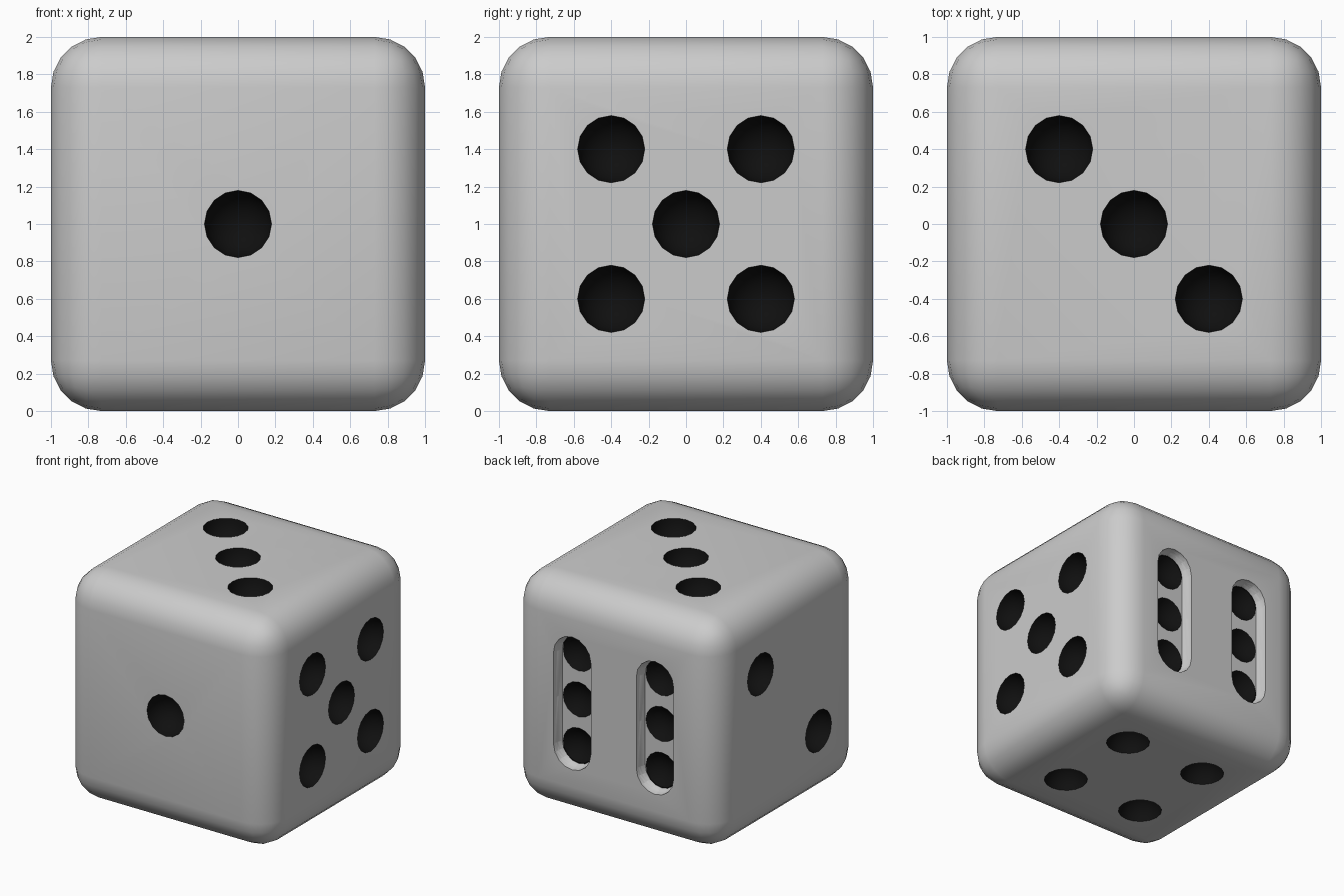
import bpy, bmesh, math
from mathutils import Vector, Matrix

if "Cube" in bpy.data.objects:
    bpy.data.objects.remove(bpy.data.objects["Cube"])

R, OUT = 0.18, 1.004          # pip radius, pip centre just proud of the face
SLOT_DEPTH = 0.092
C = Vector((0, 0, 1))
A = 0.4

# outward direction -> pip positions (world coordinates relative to the centre)
FACES = [
    ((0, -1, 0), [(0, 0, 0)]),
    ((0, 1, 0), [(x, 0, z) for x in (-A, A) for z in (-A, 0, A)]),
    ((1, 0, 0), [(0, 0, 0)] + [(0, y, z) for y in (-A, A) for z in (-A, A)]),
    ((-1, 0, 0), [(0, A, A), (0, -A, -A)]),
    ((0, 0, 1), [(-A, A, 0), (0, 0, 0), (A, -A, 0)]),
    ((0, 0, -1), [(x, y, 0) for x in (-A, A) for y in (-A, A)]),
]


def new_object(name, bm):
    mesh = bpy.data.meshes.new(name)
    bmesh.ops.recalc_face_normals(bm, faces=bm.faces[:])
    bm.to_mesh(mesh)
    bm.free()
    ob = bpy.data.objects.new(name, mesh)
    bpy.context.collection.objects.link(ob)
    return ob


def cut(target, cutter):
    cutter.hide_render = True
    m = target.modifiers.new("cut", 'BOOLEAN')
    m.operation, m.solver, m.object = 'DIFFERENCE', 'EXACT', cutter
    bpy.ops.object.modifier_apply(modifier=m.name)
    bpy.data.objects.remove(cutter)


# rounded body
bm = bmesh.new()
bmesh.ops.create_cube(bm, size=2, matrix=Matrix.Translation(C))
bmesh.ops.bevel(bm, geom=bm.edges[:], offset=0.27, segments=5, profile=0.5, affect='EDGES')
die = new_object("die_body", bm)
bpy.context.view_layer.objects.active = die
die.select_set(True)

# two rounded slots behind the six pips
bm = bmesh.new()
for x in (-A, A):
    verts = []
    for y, r in ((1.1, R), (0.985, R), (1 - SLOT_DEPTH, 0.158)):
        for zc, start in ((A, 0), (-A, math.pi)):
            for i in range(9):
                t = start + math.pi * i / 8
                verts.append(bm.verts.new((x + r * math.cos(t), y, 1 + zc + r * math.sin(t))))
    bmesh.ops.convex_hull(bm, input=verts)
cut(die, new_object("slot_cutter", bm))

# hemispherical pips
bm = bmesh.new()
centres = []
for n, spots in FACES:
    n = Vector(n)
    rot = n.to_track_quat('Z', 'Y').to_matrix().to_4x4()
    for p in spots:
        c = C + n * OUT + Vector(p)
        centres.append((c, n))
        bmesh.ops.create_uvsphere(bm, u_segments=16, v_segments=12, radius=R,
                                  matrix=Matrix.Translation(c) @ rot)
cut(die, new_object("pip_cutter", bm))

# black paint inside the pips
grey = bpy.data.materials.new("body_grey")
grey.diffuse_color = (0.8, 0.8, 0.8, 1)
grey.use_nodes = True
grey.node_tree.nodes["Principled BSDF"].inputs["Base Color"].default_value = grey.diffuse_color
black = bpy.data.materials.new("pip_black")
black.diffuse_color = (0.005, 0.005, 0.005, 1)
black.use_nodes = True
black.node_tree.nodes["Principled BSDF"].inputs["Base Color"].default_value = black.diffuse_color
die.data.materials.clear()
die.data.materials.append(grey)
die.data.materials.append(black)
for f in die.data.polygons:
    f.material_index = 0
    for c, n in centres:
        depth = (c - f.center).dot(n)
        on_bowl = all(abs((die.data.vertices[v].co - c).length - R) < 0.006 for v in f.vertices)
        if on_bowl and depth > (SLOT_DEPTH if n.y > 0.5 else 0.005):
            f.material_index = 1

bpy.ops.object.shade_smooth_by_angle(angle=math.radians(30))
